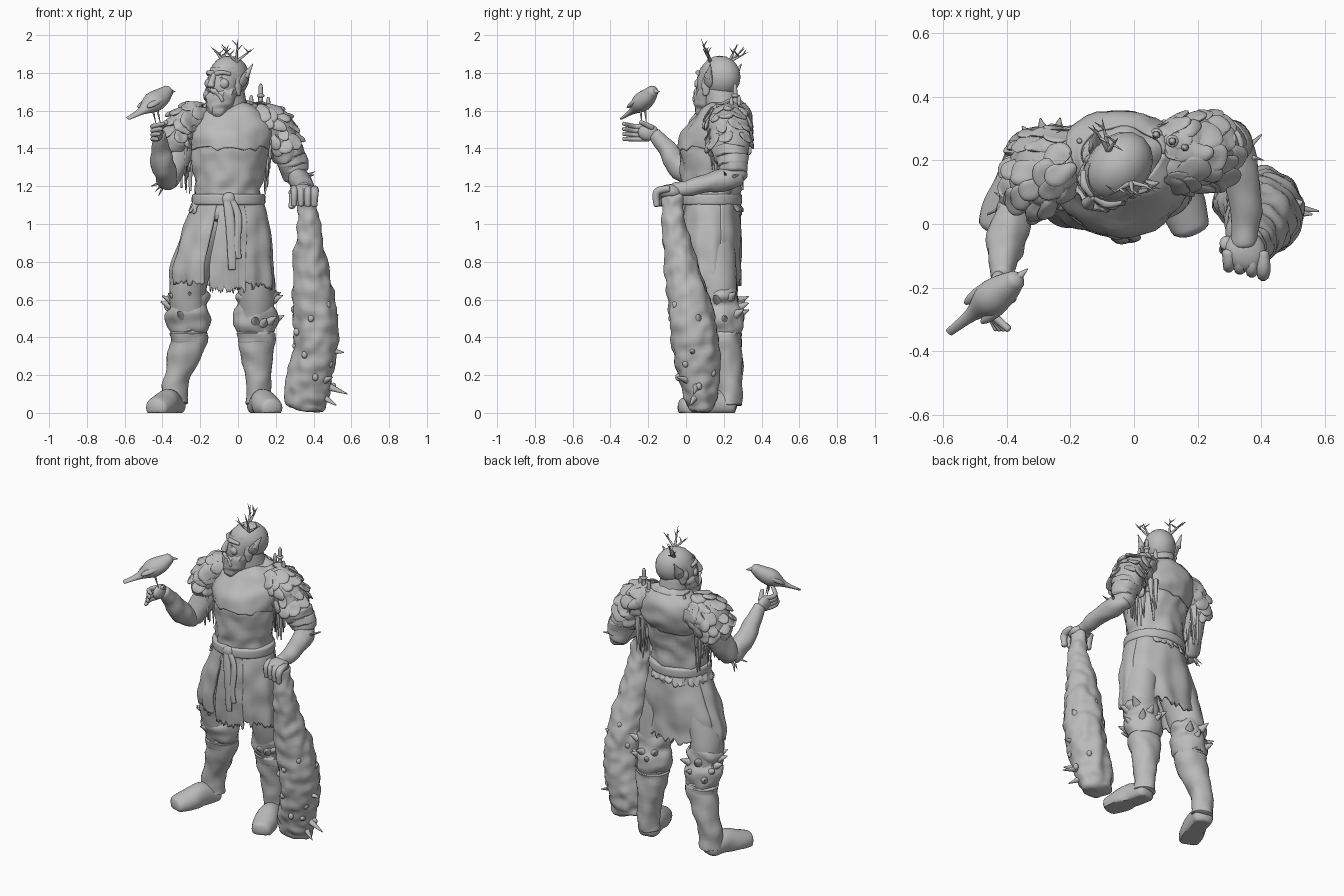
import bpy, bmesh, math, random
from mathutils import Vector, Matrix, noise

random.seed(4)
cube = bpy.data.objects.get("Cube")
if cube:
    bpy.data.objects.remove(cube)

clay = bpy.data.materials.new("grey_clay")
clay.use_nodes = True
clay.diffuse_color = (.5, .5, .5, 1)
clay.node_tree.nodes["Principled BSDF"].inputs["Base Color"].default_value = (.5, .5, .5, 1)
X, Z = Vector((1, 0, 0)), Vector((0, 0, 1))


def spline(rows, steps):
    """Catmull-Rom interpolation of rows of numbers."""
    rows = [tuple(r) for r in rows]
    ends, out = [rows[0]] + rows + [rows[-1]], []
    for i in range(len(rows) - 1):
        for k in range(steps):
            t = k / steps
            out.append([b + .5 * t * (c - a + t * (2*a - 5*b + 4*c - d + t * (3*b - a - 3*c + d)))
                        for a, b, c, d in zip(*ends[i:i + 4])])
    return out + [list(rows[-1])]


def frame(t):
    u = (X - t * X.dot(t)).normalized()
    return u, t.cross(u)


def tangent(points, i):
    return (points[min(i + 1, len(points) - 1)] - points[max(i - 1, 0)]).normalized()


class Part:
    """Collects shapes into one named object."""
    made = []

    def __init__(self, name):
        self.name, self.bm = name, bmesh.new()

    def blob(self, loc, size, aim=Z, normal=None):
        z = Vector(aim).normalized()
        y = Vector(normal) if normal else frame(z)[1]
        x = y.cross(z).normalized()
        rot = Matrix((x, z.cross(x), z)).transposed().to_4x4()
        m = Matrix.Translation(loc) @ rot @ Matrix.Diagonal((*size, 1))
        bmesh.ops.create_uvsphere(self.bm, u_segments=16, v_segments=10, radius=1, matrix=m)

    def spike(self, base, tip, r):
        base, tip = Vector(base), Vector(tip)
        m = Matrix.Translation((base + tip) / 2) @ (tip - base).to_track_quat('Z', 'Y').to_matrix().to_4x4()
        bmesh.ops.create_cone(self.bm, cap_ends=True, segments=10, radius1=r, radius2=r * .1,
                              depth=(tip - base).length, matrix=m)

    def tube(self, rows, flat=False, sides=24, steps=5, dome=.5):
        """Rows hold x, y, z and two radii."""
        rows = spline(rows, steps)
        pts = [Vector(r[:3]) for r in rows]
        rings = [(p, Z if flat else tangent(pts, i), *rows[i][3:]) for i, p in enumerate(pts)]
        for sign in (-1, 1) if dome else ():
            c, t, a, b = rings[0 if sign < 0 else -1]
            for ang in (.4, .8, 1.2, 1.5):
                ring = (c + t * sign * min(a, b) * dome * math.sin(ang), t, a * math.cos(ang), b * math.cos(ang))
                rings.insert(0 if sign < 0 else len(rings), ring)
        loops = []
        for c, t, a, b in rings:
            u, v = frame(t)
            angs = [math.tau * k / sides for k in range(sides)]
            loops.append([self.bm.verts.new(c + u * a * math.cos(g) + v * b * math.sin(g)) for g in angs])
        for p, q in zip(loops, loops[1:]):
            for k in range(sides):
                n = (k + 1) % sides
                self.bm.faces.new((p[k], p[n], q[n], q[k]))
        self.bm.faces.new(loops[0])
        self.bm.faces.new(loops[-1])

    def panel(self, a0, a1, rows, ragged=.02, fold=.04):
        """Curved cloth between two angles; rows hold x, y, z and two radii."""
        rows, cols, grid = spline(rows, 6), 36, []
        drop = [random.uniform(-ragged, ragged) for _ in range(cols + 1)]
        for i, (x, y, z, a, b) in enumerate(rows):
            t = i / (len(rows) - 1)
            line = []
            for k in range(cols + 1):
                g = math.radians(a0 + (a1 - a0) * k / cols)
                s = 1 + fold * t * math.sin(g * 11)
                line.append(self.bm.verts.new((x + a * s * math.cos(g), y + b * s * math.sin(g), z + drop[k] * t ** 4)))
            grid.append(line)
        for p, q in zip(grid, grid[1:]):
            for k in range(cols):
                self.bm.faces.new((p[k], p[k + 1], q[k + 1], q[k]))

    def done(self, lumps=0, freq=14, thick=0, xf=Matrix()):
        bm = self.bm
        bmesh.ops.recalc_face_normals(bm, faces=bm.faces)
        bm.normal_update()
        for v in bm.verts:
            v.co += v.normal * lumps * noise.noise(v.co * freq)
        bm.transform(xf)
        for v in bm.verts:
            v.co.z = max(v.co.z, 0)
        mesh = bpy.data.meshes.new(self.name)
        bm.to_mesh(mesh)
        bm.free()
        mesh.materials.append(clay)
        obj = bpy.data.objects.new(self.name, mesh)
        bpy.context.collection.objects.link(obj)
        if thick:
            obj.modifiers.new("Thickness", 'SOLIDIFY').thickness = thick
        Part.made.append(obj)


def tube(name, rows, lumps=0, **kw):
    p = Part(name)
    p.tube(rows, **kw)
    p.done(lumps)


# Torso, chest cover, neck and belt
tube("torso", [(-.05, .13, 1.06, .18, .15), (-.05, .13, 1.2, .18, .15), (-.04, .14, 1.38, .2, .172),
               (-.04, .165, 1.48, .215, .178), (-.04, .2, 1.57, .195, .14), (-.04, .215, 1.62, .13, .095)], .02, flat=True, sides=48, steps=8)
p = Part("chest_cover")
p.panel(0, 360, [(-.04, .22, 1.64, .13, .09), (-.04, .205, 1.585, .2, .145), (-.04, .165, 1.48, .222, .188),
                 (-.04, .14, 1.4, .208, .182)], .015, .01)
p.done(.016, thick=.01)
tube("neck", [(-.04, .2, 1.56, .1, .09), (-.05, .18, 1.72, .08, .085)])
tube("belt", [(-.05, .13, z, .184 + w, .156 + w) for z, w in ((1.1, 0), (1.11, .01), (1.15, .01), (1.16, 0))],
     flat=True, sides=40, dome=0)
p = Part("sash")
p.tube([(-.06, -.03, 1.15, .02, .012), (-.04, -.05, 1.0, .025, .012), (-.03, -.05, .76, .022, .01)])
p.tube([(-.05, -.03, 1.14, .02, .012), (0, -.04, 1.05, .02, .012), (-.01, -.05, .9, .025, .01), (0, -.045, .82, .02, .01)])
p.blob((-.05, -.03, 1.135), (.035, .02, .035))
p.done(.004)

# Skirt panels
for name, a0, a1, hem, grow in (("skirt_right", 148, 250, .69, .005), ("skirt_left", 291, 385, .67, .008),
                                ("skirt_front", 256, 297, .65, .012), ("skirt_back", 20, 155, .69, .01)):
    p = Part(name)
    p.panel(a0, a1, [(-.05, .13, 1.12, .175 + grow, .145 + grow), (-.06, .13, .97, .225 + grow, .155 + grow),
                     (-.085, .13, .8, .262 + grow, .152 + grow), (-.085, .135, hem, .268 + grow, .145 + grow)], fold=.03)
    p.done(.012, 10, thick=.018)
p = Part("waist_tatters")
for k in range(24):
    g = math.radians(random.uniform(60, 225))
    d = Vector((math.cos(g), math.sin(g), 0))
    base = Vector((-.05 + .19 * d.x, .13 + .15 * d.y, 1.1))
    p.blob(base, (.024, .007, random.uniform(.03, .06)), d * random.uniform(.2, .7) - Z, d)
p.done(.012, 30)

# Legs, knee wraps and boots
for side, hip, knee, ankle, toe, out in (("right", -.15, -.26, -.335, -.43, -1), ("left", .05, .095, .108, .175, 1)):
    tube(side + "_thigh", [(hip, .13, 1.0, .1, .12), (knee, .16, .7, .1, .11), (knee, .19, .5, .09, .09)], .01)
    p = Part(side + "_knee_wrap")
    p.tube([(knee, .19, .66, .085, .08), (knee, .185, .62, .112, .094), (knee, .188, .575, .1, .092),
            (knee, .195, .53, .118, .104), (knee, .2, .47, .112, .1), (knee, .208, .43, .095, .088)], flat=True)
    p.done(.022)
    p = Part(side + "_knee_thorns")
    for k in range(10):
        g, z = -1.6 + k * .42, .46 + .17 * random.random()
        d = Vector((out * math.cos(g), math.sin(g), .45))
        base = Vector((knee, .195, z)) + Vector((d.x * .095, d.y * .085, 0))
        p.spike(base, base + d * .055, .026)
    p.done()
    mid = (knee + ankle) / 2
    p = Part(side + "_boot")
    p.tube([(knee - .005, .205, .44, .09, .085), (knee, .21, .39, .096, .088), (mid, .222, .27, .08, .078),
            (ankle, .227, .14, .066, .068), (ankle, .222, .05, .066, .068)], dome=.1)
    p.tube([(knee - .003, .208, .375, .094, .086), (knee - .003, .208, .42, .101, .092)], flat=True, dome=.2)
    p.done(.014)
    tube(side + "_shoe", [(ankle, .235, .035, .06, .06), ((ankle * 2 + toe) / 3, .14, .05, .065, .078),
                          ((ankle + toe * 2) / 3, .06, .035, .074, .07), (toe, -.01, .025, .062, .055)], .004)

# Arms
tube("left_upper_arm", [(.2, .21, 1.52, .09, .09), (.26, .24, 1.38, .08, .085), (.295, .265, 1.25, .062, .062)], .01)
tube("left_forearm", [(.3, .27, 1.255, .054, .056), (.335, .17, 1.225, .06, .056), (.352, .03, 1.195, .046, .042),
                      (.35, -.06, 1.18, .042, .038)], .012)
tube("right_upper_arm", [(-.27, .2, 1.52, .09, .1), (-.325, .14, 1.36, .075, .08), (-.37, .07, 1.235, .06, .06)], .01)
tube("right_forearm", [(-.37, .07, 1.23, .055, .055), (-.39, -.02, 1.29, .065, .062), (-.41, -.1, 1.4, .05, .048),
                       (-.42, -.16, 1.47, .034, .034)], .014)
p = Part("left_hand")
p.blob((.35, -.085, 1.17), (.066, .065, .042))
for k in range(4):
    x, y = .297 + .036 * k, -.13 - .008 * k
    p.tube([(x, -.09, 1.185, .02, .02), (x, y, 1.17, .02, .02), (x, y, 1.1, .017, .017)], sides=10)
p.tube([(.29, -.06, 1.17, .022, .022), (.285, -.08, 1.09, .018, .018)], sides=10)
p.done(.006)
p = Part("right_hand")
p.blob((-.425, -.2, 1.485), (.03, .055, .045))
for k in range(4):
    z = 1.45 + .022 * k
    p.tube([(-.43, -.2, z, .014, .014), (-.45, -.27, z, .014, .014), (-.43 + .012 * k, -.33, z + .005 * k, .011, .011)], sides=10)
p.tube([(-.41, -.18, 1.51, .016, .016), (-.38, -.24, 1.54, .012, .012)], sides=10)
p.done()

# Layered shoulder scales
for side, path in (("left", [(.1, .215, 1.57, .075, .1), (.175, .22, 1.52, .095, .115), (.235, .23, 1.44, .085, .105),
                             (.26, .24, 1.35, .074, .09)]),
                   ("right", [(-.2, .205, 1.56, .075, .11), (-.275, .18, 1.52, .09, .13), (-.32, .145, 1.45, .08, .115),
                              (-.335, .13, 1.39, .07, .085)])):
    p = Part(side + "_shoulder_armor")
    p.tube(path)
    rows = spline(path, 2)
    pts = [Vector(r[:3]) for r in rows]
    for i, r in enumerate(rows[:-2]):
        t = tangent(pts, i)
        u, v = frame(t)
        for k in range(9):
            g = math.tau * (k + i % 2 / 2) / 9 + random.uniform(-.25, .25)
            d = u * math.cos(g) + v * math.sin(g)
            spot = pts[i] + u * r[3] * math.cos(g) + v * r[4] * math.sin(g)
            p.blob(spot + t * .01, (random.uniform(.03, .048), .01, random.uniform(.04, .06)),
                   t + d * random.uniform(.15, .6), d - t * .4)
    p.done(.014, 20)
p = Part("left_sleeve_bands")
for x, y, z, r in ((.262, .24, 1.38, .085), (.278, .25, 1.335, .08), (.29, .255, 1.3, .072)):
    p.tube([(x, y, z + .02, r, r), (x + .008, y, z - .02, r, r)], dome=.2)
p.done(.012)

# Hanging tatters under the arms and on the back
p = Part("hanging_tatters")
for x0, x1, y0, y1, count in ((-.3, -.25, .08, .27, 14), (.14, .17, .1, .3, 8), (.08, .15, .28, .31, 6)):
    for k in range(count):
        x, y, z = random.uniform(x0, x1), random.uniform(y0, y1), random.uniform(1.15, 1.3)
        p.spike((x, y, 1.45), (x, y + .01, z), .018)
for tip in ((-.46, .03, 1.2), (-.44, .1, 1.17), (-.42, .1, 1.15)):
    p.spike((-.38, .07, 1.23), tip, .014)
for tip in ((.41, .2, 1.28), (.4, .28, 1.26)):
    p.spike((.33, .22, 1.24), tip, .016)
p.done(.012, 30)
p = Part("shoulder_stakes")
for x, y, top in ((.12, .26, 1.74), (.07, .28, 1.68), (.16, .24, 1.67), (-.17, .26, 1.64)):
    p.tube([(x, y, 1.54, .014, .014), (x, y, top - .03, .012, .012), (x, y, top, .006, .006)], sides=10)
    p.blob((x, y, top - .06), (.02, .02, .012))
p.done()

# Head, modelled facing forward and then turned
turn = Matrix.Translation((-.055, .17, -.012)) @ Matrix.Rotation(math.radians(-40), 4, 'Z')
p = Part("head")
p.blob((0, .012, 1.79), (.098, .12, .113))
p.tube([(0, -.01, 1.84, .08, .09), (0, -.022, 1.79, .088, .096), (0, -.034, 1.73, .084, .092), (0, -.04, 1.66, .065, .072)], flat=True)
p.tube([(0, -.11, 1.805, .014, .012), (0, -.13, 1.765, .017, .018), (0, -.14, 1.742, .022, .018)], sides=12)
for s in (-1, 1):
    p.tube([(s * .008, -.108, 1.808, .014, .012), (s * .045, -.1, 1.814, .015, .012), (s * .075, -.07, 1.806, .01, .01)], sides=12)
    p.blob((s * .036, -.103, 1.788), (.014, .007, .006))
    p.blob((s * .045, -.09, 1.755), (.034, .024, .03))
    p.blob((s * .1, .015, 1.775), (.012, .03, .045), (s * .35, .25, 1))
    p.spike((s * .103, .02, 1.79), (s * .128, .055, 1.86), .022)
p.done(xf=turn)
p = Part("beard")
p.tube([(0, -.03, 1.735, .09, .08), (0, -.05, 1.7, .09, .087), (0, -.068, 1.65, .075, .074),
        (0, -.082, 1.605, .056, .056), (0, -.09, 1.578, .034, .034)], flat=True)
for s in (-1, 1):
    p.tube([(s * .005, -.138, 1.722, .014, .01), (s * .035, -.13, 1.71, .014, .01), (s * .058, -.112, 1.665, .009, .009)], sides=12)
    p.blob((s * .086, -.015, 1.745), (.014, .03, .05))
p.done(.014, 30, xf=turn)

# Branching twigs growing from the scalp
p = Part("head_twigs")
for base, tips in (((-.01, .13, 1.86), ((0, .08, 1.98), (.085, .11, 1.93), (-.08, .09, 1.93))),
                   ((-.08, .23, 1.86), ((-.13, .31, 1.93), (-.1, .33, 1.91), (-.05, .27, 1.95)))):
    for tip in map(Vector, tips):
        p.spike(base, tip, .009)
        for at, side in ((.5, 1), (.7, -1)):
            fork = Vector(base).lerp(tip, at)
            p.spike(fork, fork + Vector((.03 * side, -.02 * side, .03)), .005)
p.done()

# Perched bird
p = Part("bird")
p.tube([(-.58, -.34, 1.56, .014, .006), (-.51, -.285, 1.598, .024, .018), (-.455, -.24, 1.64, .056, .05),
        (-.41, -.205, 1.67, .052, .046), (-.375, -.178, 1.702, .034, .032)], dome=.8)
p.spike((-.365, -.168, 1.703), (-.333, -.14, 1.7), .016)
for s in (-1, 1):
    p.blob((-.46 + s * .026, -.245 - s * .03, 1.645), (.02, .014, .065), (-.7, -.55, -.42))
    p.spike((-.44 + s * .012, -.23 - s * .012, 1.61), (-.42 + s * .012, -.22 - s * .012, 1.52), .007)
p.done()

# Knotted club with thorns
p = Part("club")
p.tube([(.365, -.075, 1.14, .05, .05), (.375, -.065, 1.0, .06, .06), (.38, -.03, .8, .09, .088),
        (.405, .02, .55, .114, .115), (.41, .05, .35, .115, .122), (.372, .075, .15, .118, .1),
        (.352, .08, .04, .105, .078)], sides=44, steps=12, dome=.4)
p.done(.016, 18)
p = Part("club_thorns")
for base, tip in (((.48, .04, .33), (.56, .03, .32)), ((.45, .06, .15), (.58, .04, .1)), ((.43, .06, .1), (.52, .02, .04)),
                  ((.45, .02, .17), (.5, -.05, .19)), ((.5, .06, .5), (.53, .07, .52))):
    p.spike(base, tip, .026)
for k in range(20):
    g, z = k * 2.4, .14 + .024 * k
    d = Vector((math.cos(g), math.sin(g), 0))
    p.blob(Vector((.4, .085 - .12 * z, z)) + d * .104, (.016, .016, .02))
p.done()

# Smooth shading with crisp edges
bpy.ops.object.select_all(action='DESELECT')
for obj in Part.made:
    obj.select_set(True)
bpy.context.view_layer.objects.active = Part.made[0]
bpy.ops.object.shade_smooth_by_angle(angle=math.radians(45))
